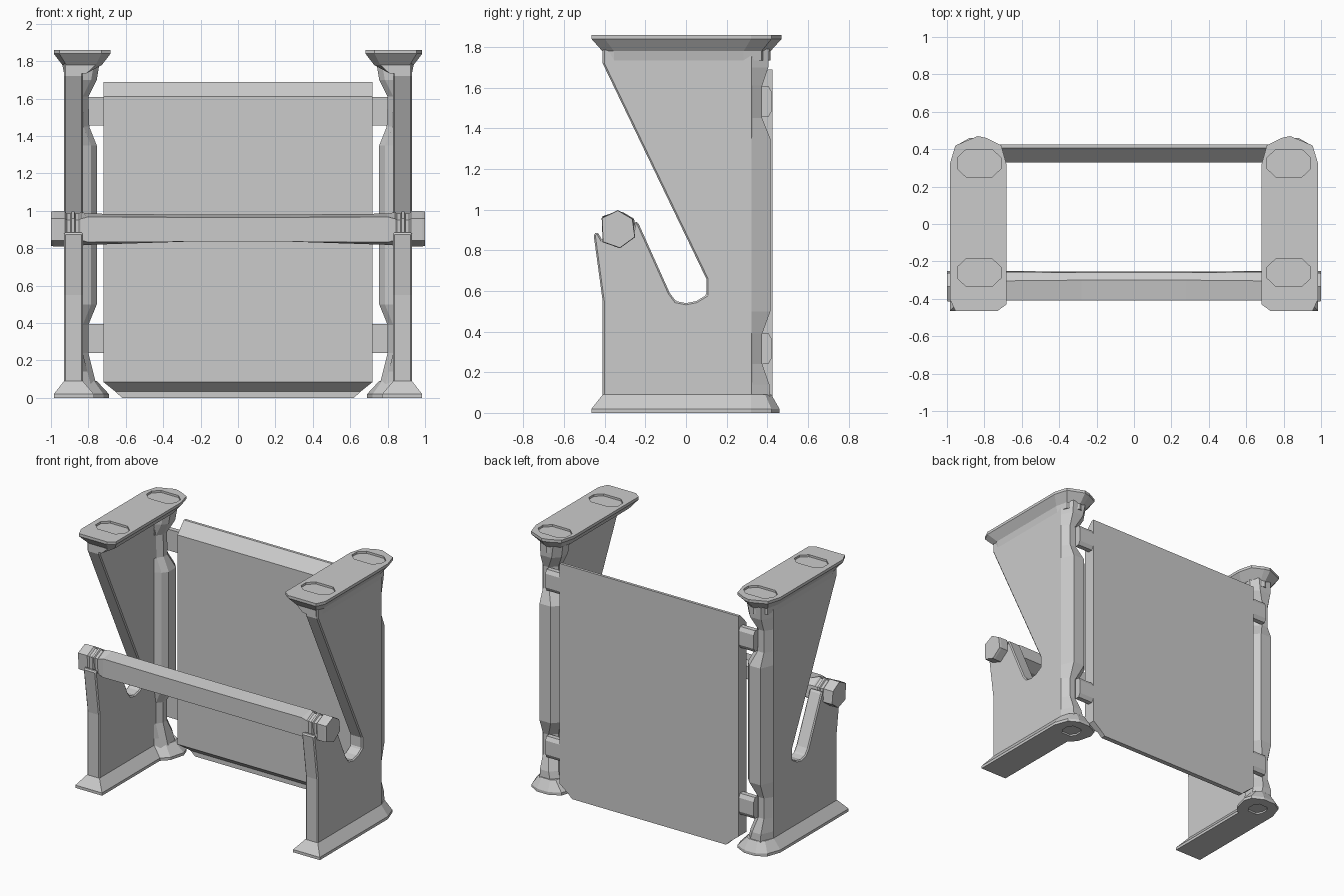
import bpy, bmesh, math

cube = bpy.data.objects.get("Cube")
if cube:
    bpy.data.objects.remove(cube)

grey = bpy.data.materials.new("plain_grey")
grey.use_nodes = True
grey.diffuse_color = (0.6, 0.6, 0.6, 1)
grey.node_tree.nodes["Principled BSDF"].inputs["Base Color"].default_value = (0.6, 0.6, 0.6, 1)


def loft(name, rings, bevel=0):
    """Skin a list of equal-length rings of 3D points and cap both ends."""
    bm = bmesh.new()
    loops = [[bm.verts.new(p) for p in ring] for ring in rings]
    n = len(loops[0])
    for a, b in zip(loops, loops[1:]):
        for i in range(n):
            j = (i + 1) % n
            bm.faces.new((a[i], a[j], b[j], b[i]))
    bm.faces.new(loops[0])
    bm.faces.new(loops[-1])
    bmesh.ops.recalc_face_normals(bm, faces=bm.faces)
    mesh = bpy.data.meshes.new(name)
    bm.to_mesh(mesh)
    bm.free()
    mesh.materials.append(grey)
    obj = bpy.data.objects.new(name, mesh)
    bpy.context.collection.objects.link(obj)
    if bevel:
        mod = obj.modifiers.new("edge_bevel", "BEVEL")
        mod.width = bevel
        mod.segments = 1
        mod.limit_method = "ANGLE"
        mod.angle_limit = math.radians(30)
    return obj


def carve(obj, outline, z0, z1, s):
    """Cut a shallow recess with the given outline, then drop the cutter."""
    cutter = loft("recess_cutter", [flat(outline, z0, s), flat(outline, z1, s)])
    cutter.hide_render = True
    mod = obj.modifiers.new("recess", "BOOLEAN")
    mod.operation = "DIFFERENCE"
    mod.solver = "EXACT"
    mod.object = cutter
    bpy.context.view_layer.objects.active = obj
    bpy.ops.object.modifier_apply(modifier=mod.name)
    bpy.data.objects.remove(cutter)


def along_x(profile, x, k=1, cy=0, cz=0):
    return [(x, cy + (y - cy) * k, cz + (z - cz) * k) for y, z in profile]


def flat(outline, z, s):
    return [(s * x, y, z) for x, y in outline]


def octagon(cx, cy, rx, ry, tip):
    """Stretched octagon; tip sets how blunt its two ends are."""
    quarter = [(rx, ry * tip), (rx * .6, ry)]
    right = [(a, -b) for a, b in reversed(quarter)] + quarter
    return [(cx + a, cy + b) for a, b in right + [(-a, -b) for a, b in right]]


# Side panel profile (y, z) with the slanted slot and the prongs of the bar rest
panel = [(-.41, .05), (-.41, .55), (-.455, .88), (-.435, .89), (-.412, .85),
         (-.33, .83), (-.27, .86), (-.25, .945), (-.235, .935), (-.08, .59),
         (-.05, .55), (0, .54), (.05, .55), (.1, .58), (.1, .66),
         (-.41, 1.72), (-.41, 1.80), (.33, 1.80), (.33, .05)]

# Cap and foot outlines (x, y)
cap = [(.985, -.40), (.955, -.465), (.73, -.465), (.682, -.43), (.682, .32),
       (.71, .42), (.79, .46), (.835, .47), (.955, .42), (.985, .32)]
cap_low = [(.833 + (x - .833) * .7, y * .885) for x, y in cap]
cove = [(max(.81, min(.93, x)), y) for x, y in cap_low]
foot = [(.985, -.465), (.985, .32), (.95, .42), (.88, .46), (.79, .46),
        (.71, .42), (.69, .36), (.72, .25), (.77, .20), (.77, -.465)]
foot_top = [(.93, -.41), (.93, .32), (.91, .39), (.87, .42), (.80, .42),
            (.77, .40), (.755, .35), (.77, .27), (.83, .22), (.83, -.41)]

# Rear column levels: height, inner x, back y
levels = [(.06, .755, .415), (.14, .775, .41), (.24, .80, .375), (.39, .80, .375),
          (.50, .755, .415), (1.35, .755, .415), (1.45, .795, .375),
          (1.61, .80, .375), (1.70, .755, .405), (1.79, .74, .41)]


def column_ring(z, xi, yb, s):
    pts = [(.93, .22), (.93, .32), (.89, yb), (xi + .045, yb), (xi, yb - .05),
           (xi, .28), (xi + .03, .24), (.83, .22)]
    return flat(pts, z, s)


for side, s in (("left", 1), ("right", -1)):
    loft(side + "_side_panel", [along_x(panel, s * .83), along_x(panel, s * .93)], .008)
    loft(side + "_rear_column", [column_ring(*lv, s) for lv in levels])
    top = loft(side + "_cap", [flat(cove, 1.735, s), flat(cap_low, 1.78, s),
                               flat(cap, 1.84, s), flat(cap, 1.86, s)])
    base = loft(side + "_foot", [flat(foot, 0, s), flat(foot, .02, s), flat(foot_top, .09, s)])
    # Shallow recesses in the cap and under the foot
    for cy in (-.26, .325):
        carve(top, octagon(.828, cy, .117, .073, .4), 1.845, 1.9, s)
    carve(base, octagon(.84, .33, .06, .06, .4), -.05, .012, s)
    # Hinge tabs joining the board to the column
    for place, z in (("lower", .317), ("upper", 1.532)):
        tab = [(.37, z - .077), (.405, z - .077), (.42, z - .05),
               (.42, z + .05), (.405, z + .077), (.37, z + .077)]
        loft(f"{side}_{place}_tab", [along_x(tab, s * .70), along_x(tab, s * .84)])

# Back board: clipped lower corners, chamfered top and bottom front edges
sections = [(0, .62, .39), (.033, .655, .39), (.085, .72, .33),
            (1.61, .72, .33), (1.69, .72, .405)]
loft("back_board", [[(-w, y, z), (w, y, z), (w, .425, z), (-w, .425, z)]
                    for z, w, y in sections])

# Crossbar: six-sided, thicker heads and narrow grooves at both ends
hexagon = [(-.415, .96), (-.335, .998), (-.262, .955), (-.25, .865), (-.325, .81), (-.41, .84)]
stops = [(1, .97), (.985, 1), (.925, 1), (.915, .86), (.895, .86), (.89, .97),
         (.875, .97), (.87, .86), (.85, .86), (.84, .95)]
shoulder = [(-.41, .968), (-.305, .985), (-.255, .955), (-.25, .865), (-.325, .818), (-.41, .832)]
middle = [(-.41, .965), (-.30, .98), (-.26, .955), (-.255, .865), (-.325, .835), (-.41, .835)]
half = [along_x(hexagon, x, k, -.333, .904) for x, k in stops]
half += [along_x(shoulder, .80), along_x(middle, .28)]
other = [[(-x, y, z) for x, y, z in ring] for ring in reversed(half)]
loft("crossbar", half + other)
